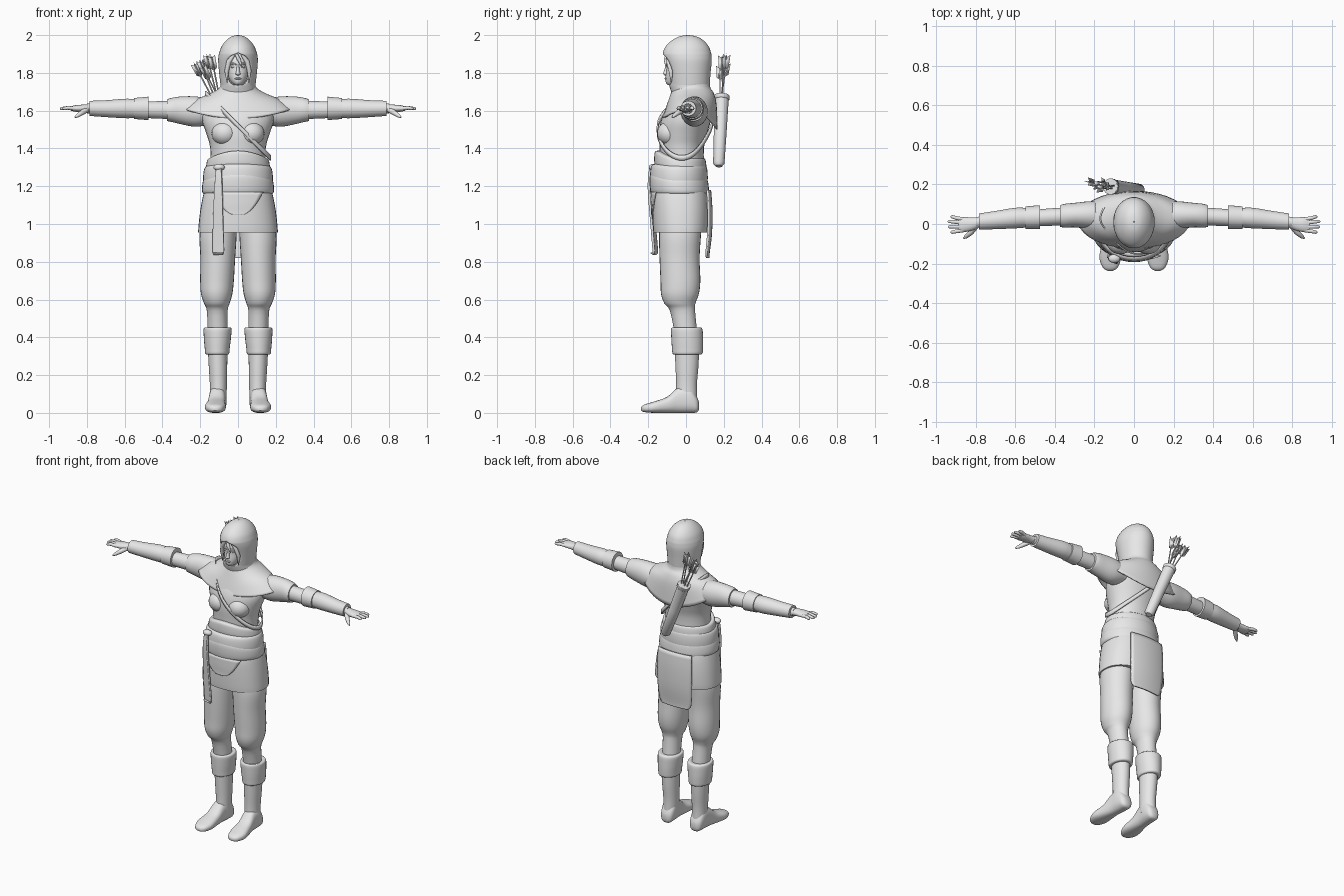
import bpy, bmesh, math
from mathutils import Vector

grey = bpy.data.materials.new("plain_grey")
grey.diffuse_color = (0.8, 0.8, 0.8, 1)


def finish(name, bm, mirror=False, thick=0, angle=50):
    bmesh.ops.remove_doubles(bm, verts=bm.verts, dist=1e-4)
    bmesh.ops.recalc_face_normals(bm, faces=bm.faces)
    me = bpy.data.meshes.new(name)
    bm.to_mesh(me)
    bm.free()
    me.materials.append(grey)
    ob = bpy.data.objects.new(name, me)
    bpy.context.collection.objects.link(ob)
    bpy.context.view_layer.objects.active = ob
    ob.select_set(True)
    bpy.ops.object.shade_smooth_by_angle(angle=math.radians(angle))
    ob.select_set(False)
    if thick:
        m = ob.modifiers.new("thickness", 'SOLIDIFY')
        m.thickness, m.offset = thick, -1
    if mirror:
        ob.modifiers.new("mirror", 'MIRROR')
    return ob


def spline(rows, sub):
    """Catmull-Rom resampling of equal-length tuples."""
    out = []
    for i in range(len(rows) - 1):
        p0, p1, p2 = rows[max(i - 1, 0)], rows[i], rows[i + 1]
        p3 = rows[min(i + 2, len(rows) - 1)]
        for k in range(sub):
            t = k / sub
            out.append(tuple(0.5 * (2 * b + (c - a) * t + (2 * a - 5 * b + 4 * c - d) * t * t
                                    + (3 * b - a - 3 * c + d) * t ** 3)
                             for a, b, c, d in zip(p0, p1, p2, p3)))
    return out + [rows[-1]]


def loft(name, rows, axis='z', n=28, sub=4, p=2, cap=True, **kw):
    """Rows: position, centre, half width, low, high, low drop, high drop, front gap."""
    bm = bmesh.new()
    rings = []
    for r in spline([tuple(r) + (0,) * (8 - len(r)) for r in rows], sub):
        t, c, h, lo, hi, dlo, dhi, gap = r
        gap = max(gap, 0)
        ring = []
        for k in range(n + 1):
            a = gap + (2 * math.pi - 2 * gap) * k / n
            s, co = math.sin(a), math.cos(a)
            u = c + h * math.copysign(abs(s) ** (2 / p), s)
            v = (lo + hi) / 2 - (hi - lo) / 2 * math.copysign(abs(co) ** (2 / p), co)
            q = t - dlo * max(0, co) ** 2 - dhi * max(0, -co) ** 2
            ring.append(bm.verts.new({'z': (u, v, q), 'y': (u, q, v), 'x': (q, u, v)}[axis]))
        rings.append(ring)
    for a, b in zip(rings, rings[1:]):
        for k in range(n):
            bm.faces.new((a[k], a[k + 1], b[k + 1], b[k]))
    if cap:
        bm.faces.new(rings[0][:n])
        bm.faces.new(rings[-1][:n])
    return finish(name, bm, **kw)


def tube(name, pts, radii, n=10, **kw):
    """Round tube through points with a radius at each."""
    bm = bmesh.new()
    pts = [Vector(q) for q in pts]
    rings = []
    for i, q in enumerate(pts):
        d = (pts[min(i + 1, len(pts) - 1)] - pts[max(i - 1, 0)]).normalized()
        u = d.cross(Vector((0, 1, 0.01))).normalized()
        w = d.cross(u)
        rings.append([bm.verts.new(q + radii[i] * (u * math.cos(6.28319 * k / n)
                                                   + w * math.sin(6.28319 * k / n))) for k in range(n)])
    for a, b in zip(rings, rings[1:]):
        for k in range(n):
            bm.faces.new((a[k], a[(k + 1) % n], b[(k + 1) % n], b[k]))
    bm.faces.new(rings[0])
    bm.faces.new(rings[-1])
    return finish(name, bm, **kw)


def blob(name, loc, size, **kw):
    bm = bmesh.new()
    bmesh.ops.create_uvsphere(bm, u_segments=24, v_segments=16, radius=1)
    for v in bm.verts:
        v.co = Vector(loc) + Vector([a * b for a, b in zip(v.co, size)])
    return finish(name, bm, **kw)


def panel(name, rows, hx, cy, thick=0.008, n=12):
    """Hanging cloth; rows: z, left x, right x, depth; bent round an ellipse of half width hx."""
    bm = bmesh.new()
    grid = []
    for z, x0, x1, ry in spline(rows, 3):
        xs = [x0 + (x1 - x0) * k / n for k in range(n + 1)]
        grid.append([bm.verts.new((x, cy + ry * math.sqrt(max(0, 1 - (x / hx) ** 2)), z)) for x in xs])
    for a, b in zip(grid, grid[1:]):
        for k in range(n):
            bm.faces.new((a[k], a[k + 1], b[k + 1], b[k]))
    return finish(name, bm, thick=thick)


# Torso, bust and hooded mantle
torso = [(1.28, 0, .145, -.135, .095), (1.40, 0, .147, -.14, .095), (1.47, 0, .165, -.143, .11),
         (1.54, 0, .188, -.135, .13), (1.60, 0, .19, -.11, .145), (1.66, 0, .16, -.07, .135),
         (1.70, 0, .09, -.06, .11), (1.76, 0, .055, -.05, .07)]
loft("torso", torso)
blob("bust", (.07, -.085, 1.48), (.07, .068, .065), mirror=True)
loft("mantle", [(1.75, 0, .088, -.07, .125), (1.72, 0, .10, -.075, .13, .01), (1.69, 0, .15, -.088, .148, .02),
                (1.66, 0, .22, -.105, .162, .04, .03), (1.61, 0, .285, -.125, .168, .05, .11)],
     n=40, cap=False, thick=.008)
loft("hood", [(1.69, 0, .10, -.075, .125), (1.73, 0, .093, -.088, .125), (1.745, 0, .094, -.09, .126, 0, 0, .45),
              (1.80, 0, .10, -.10, .13, 0, 0, .72), (1.86, 0, .105, -.115, .136, 0, 0, .62),
              (1.89, 0, .103, -.122, .135, 0, 0, .38), (1.908, 0, .099, -.122, .132), (1.94, 0, .087, -.108, .12),
              (1.972, 0, .063, -.075, .092), (1.993, 0, .034, -.035, .055), (2.0, 0, .003, .006, .012)],
     n=40, cap=False, thick=.008)

# Head and face
loft("head", [(1.735, 0, .015, -.095, -.06), (1.75, 0, .035, -.107, .0), (1.78, 0, .052, -.108, .03),
              (1.82, 0, .064, -.103, .06), (1.87, 0, .066, -.10, .07), (1.91, 0, .05, -.07, .05),
              (1.925, 0, .02, -.03, .02)])
loft("nose", [(1.787, 0, .006, -.112, -.09), (1.795, 0, .013, -.121, -.09), (1.81, 0, .009, -.117, -.09),
              (1.845, 0, .006, -.104, -.09)], n=12)
blob("lips", (0, -.103, 1.77), (.018, .011, .006))
blob("eye", (.026, -.091, 1.832), (.012, .008, .006), mirror=True)
tube("brow", [(.01, -.104, 1.845), (.028, -.097, 1.85), (.045, -.085, 1.845)], [.003, .005, .002], mirror=True)
tube("hair_lock", [(.02, -.10, 1.90), (.048, -.092, 1.86), (.06, -.08, 1.81), (.058, -.078, 1.75)],
     [.008, .013, .012, .002], mirror=True)
tube("fringe", [(-.01, -.10, 1.90), (.005, -.108, 1.87), (.022, -.107, 1.83)], [.008, .01, .002])

# Arms, sleeves and bracers
loft("sleeve", [(.14, .04, .07, 1.53, 1.66), (.22, .045, .07, 1.515, 1.675), (.30, .045, .062, 1.528, 1.675),
                (.35, .042, .06, 1.54, 1.668), (.375, .04, .054, 1.545, 1.66)], 'x', mirror=True)
loft("arm", [(.33, .04, .045, 1.555, 1.652), (.5, .03, .042, 1.562, 1.648), (.8, .008, .027, 1.585, 1.637)],
     'x', mirror=True)
loft("bracer", [(.475, .035, .055, 1.553, 1.67), (.54, .032, .05, 1.56, 1.662), (.6, .03, .052, 1.56, 1.663),
                (.7, .02, .046, 1.566, 1.655), (.785, .012, .041, 1.572, 1.652)], 'x', mirror=True)
loft("bracer_cuff", [(.475, .035, .06, 1.55, 1.674), (.55, .032, .057, 1.556, 1.667)], 'x', mirror=True)

# Hands
loft("hand", [(.78, .01, .026, 1.59, 1.635), (.82, 0, .033, 1.591, 1.632), (.86, -.003, .038, 1.594, 1.629),
              (.887, -.005, .034, 1.6, 1.622)], 'x', n=16, mirror=True)
for i, (x, y0, y1) in enumerate([(.928, .024, .037), (.943, .006, .013), (.941, -.014, -.014), (.928, -.032, -.042)]):
    tube("finger_%d" % (i + 1), [(.865, y0, 1.611), (.9, (y0 + y1) / 2, 1.615), (x - .006, y1, 1.611), (x, y1, 1.609)],
         [.0105, .010, .008, .003], mirror=True)
tube("thumb", [(.80, -.012, 1.605), (.825, -.042, 1.59), (.85, -.064, 1.573), (.862, -.073, 1.565)],
     [.014, .014, .010, .004], mirror=True)

# Waist wraps
loft("upper_wrap", [(1.265, 0, .15, -.14, .10), (1.29, 0, .168, -.165, .108, -.02), (1.325, 0, .166, -.168, .106, -.035),
                    (1.345, 0, .158, -.162, .10, -.04), (1.348, 0, .14, -.14, .09, -.04)], n=36)
loft("middle_wrap", [(1.20, 0, .16, -.16, .10), (1.215, 0, .182, -.186, .113), (1.26, 0, .184, -.19, .115),
                     (1.30, 0, .175, -.182, .11, -.01), (1.31, 0, .155, -.155, .10, -.01)], n=36)
loft("lower_wrap", [(1.155, 0, .165, -.16, .10), (1.165, 0, .188, -.185, .12), (1.20, 0, .19, -.193, .12, -.02),
                    (1.235, 0, .182, -.188, .113, -.03), (1.24, 0, .16, -.16, .10, -.03)], n=36)
blob("belt_knot", (-.10, -.175, 1.30), (.03, .022, .018))

# Tunic skirt with hanging cloths
loft("skirt", [(1.22, 0, .165, -.165, .10), (1.15, 0, .185, -.178, .118), (1.07, 0, .20, -.178, .125),
               (.99, 0, .209, -.175, .125), (.955, 0, .211, -.172, .122)], n=36, p=2.3)
panel("front_apron", [(1.17, -.135, .135, -.162), (1.11, -.10, .10, -.162), (1.07, -.065, .065, -.16),
                      (1.05, -.03, .03, -.16)], .26, -.025)
panel("belt_tail", [(1.31, -.115, -.09, -.185), (1.2, -.125, -.085, -.195), (1.0, -.133, -.08, -.178),
                    (.86, -.135, -.075, -.165), (.85, -.13, -.08, -.165)], .25, -.02, thick=.012)
panel("back_flap", [(1.18, -.12, .12, .115), (1.08, -.125, .125, .122), (.95, -.122, .122, .12),
                    (.85, -.115, .115, .108), (.82, -.095, .095, .106)], .24, .018, thick=.01)

# Legs and boots
loft("trouser_leg", [(1.08, .09, .085, -.13, .09), (.95, .105, .098, -.142, .08), (.82, .107, .092, -.14, .072),
                     (.70, .111, .089, -.135, .076), (.63, .113, .083, -.132, .068), (.58, .112, .068, -.115, .05),
                     (.54, .11, .055, -.085, .048), (.42, .107, .053, -.06, .06)], mirror=True)
loft("boot_cuff", [(.45, .11, .055, -.06, .06), (.448, .108, .073, -.078, .085), (.40, .109, .072, -.078, .09),
                   (.34, .11, .066, -.074, .09), (.312, .11, .062, -.07, .085), (.308, .11, .045, -.05, .06)], mirror=True)
loft("boot_shaft", [(.35, .108, .052, -.06, .07), (.25, .106, .049, -.056, .066), (.15, .104, .045, -.052, .058),
                    (.06, .105, .044, -.055, .06)], mirror=True)
loft("boot_foot", [(.068, .105, .02, .015, .06), (.055, .105, .038, .002, .09), (.02, .106, .046, 0, .14),
                   (-.04, .11, .044, 0, .135), (-.10, .115, .048, 0, .085), (-.17, .12, .055, 0, .06),
                   (-.22, .12, .038, .004, .044), (-.237, .12, .014, .012, .03)], 'y', p=2.5, mirror=True)

# Strap slung from shoulder to hip
bm = bmesh.new()
fine = spline(torso, 8)
loop = []
for k in range(64):
    a = 2 * math.pi * k / 64
    x = .17 * math.sin(a)
    z = 1.52 - 1.0 * x
    r = min(fine, key=lambda q: abs(q[0] - z))
    y = (r[3] + r[4]) / 2 - (r[4] - r[3] + .03) / 2 * math.cos(a)
    loop.append([bm.verts.new((x * 1.03, y, z + d)) for d in (-.014, .014)])
for k in range(64):
    a, b = loop[k], loop[(k + 1) % 64]
    bm.faces.new((a[0], b[0], b[1], a[1]))
finish("strap", bm, thick=.008)

# Quiver and arrows
low, top = Vector((.03, .173, 1.31)), Vector((-.12, .19, 1.68))
d = (top - low).normalized()
tube("quiver", [low - d * .004, low + d * .012, low.lerp(top, .5), top - d * .015, top, top, top - d * .03],
     [.018, .03, .034, .037, .039, .031, .03], n=20)
tube("quiver_rim", [top - d * .025, top - d * .02, top - d * .002, top], [.036, .041, .041, .034], n=20)
tips = [(-.23, .215, 1.845), (-.20, .195, 1.86), (-.165, .215, 1.89), (-.14, .19, 1.885), (-.185, .18, 1.83)]
for i, tip in enumerate(tips):
    tip = Vector(tip)
    base = top - d * .06 + Vector(((i - 2) * .008, (i % 2) * .016 - .008, 0))
    tube("arrow_%d" % (i + 1), [base, tip], [.004, .004], n=6)
    ax = (tip - base).normalized()
    side = ax.cross(Vector((0, 1, 0))).normalized()
    bm = bmesh.new()
    for w in (side, ax.cross(side)):
        for s in (-1, 1):
            bm.faces.new([bm.verts.new(tip + ax * u + w * (s * v))
                          for u, v in ((-.075, 0), (-.06, .018), (.008, .02), (-.008, 0))])
    finish("fletching_%d" % (i + 1), bm, thick=.002)
